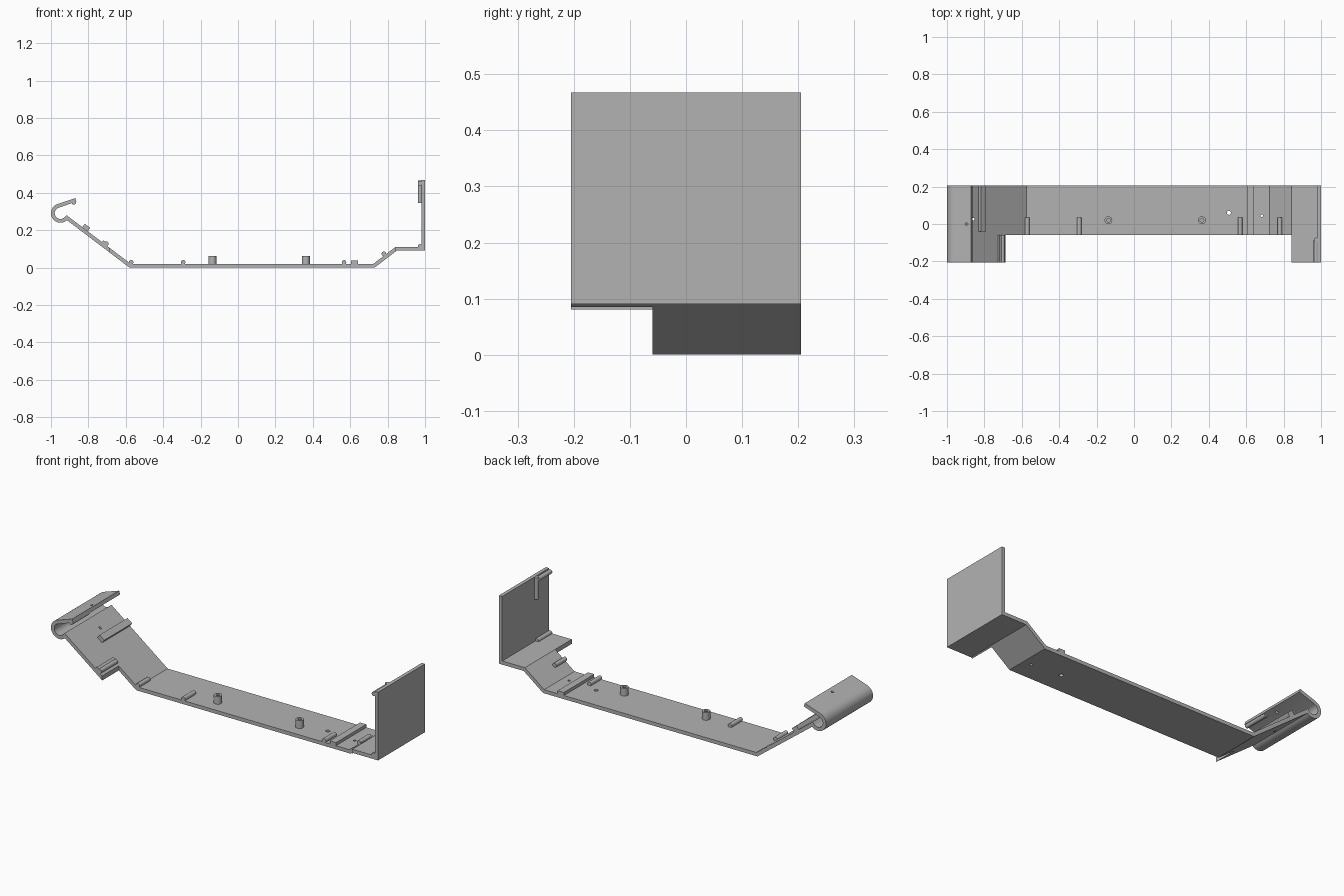
import bpy, bmesh, math
from mathutils import Vector, Matrix

cube = bpy.data.objects.get("Cube")
if cube:
    bpy.data.objects.remove(cube, do_unlink=True)

grey = bpy.data.materials.new("mid grey")
grey.use_nodes = True
colour = (0.45, 0.45, 0.45, 1)
grey.diffuse_color = colour
grey.node_tree.nodes["Principled BSDF"].inputs["Base Color"].default_value = colour

BACK, FRONT, STEP = 0.205, -0.205, -0.06
THICK = 0.02


def make(name, bm):
    bmesh.ops.recalc_face_normals(bm, faces=bm.faces)
    mesh = bpy.data.meshes.new(name)
    bm.to_mesh(mesh)
    bm.free()
    mesh.materials.append(grey)
    ob = bpy.data.objects.new(name, mesh)
    bpy.context.collection.objects.link(ob)
    return ob


def activate(ob):
    bpy.ops.object.select_all(action='DESELECT')
    ob.select_set(True)
    bpy.context.view_layer.objects.active = ob


def smooth(ob):
    activate(ob)
    bpy.ops.object.shade_smooth_by_angle(angle=math.radians(30))


def cut(ob, cutter):
    mod = ob.modifiers.new("cut", 'BOOLEAN')
    mod.operation = 'DIFFERENCE'
    mod.solver = 'EXACT'
    mod.object = cutter
    activate(ob)
    bpy.ops.object.modifier_apply(modifier=mod.name)
    bpy.data.objects.remove(cutter, do_unlink=True)


def ribbon(name, path, thick, y0, y1):
    """Give an xz path thickness with mitred corners and extrude it along y."""
    pts = [Vector(p) for p in path]
    sides = ([], [])
    for i, p in enumerate(pts):
        dirs = []
        if i > 0:
            dirs.append((p - pts[i - 1]).normalized())
        if i < len(pts) - 1:
            dirs.append((pts[i + 1] - p).normalized())
        normals = [Vector((-d.y, d.x)) for d in dirs]
        mitre = sum(normals, Vector((0, 0))).normalized()
        off = mitre * (thick / 2 / mitre.dot(normals[0]))
        sides[0].append(p + off)
        sides[1].append(p - off)
    bm = bmesh.new()
    face = bm.faces.new([bm.verts.new((p.x, y0, p.y)) for p in sides[0] + sides[1][::-1]])
    ext = bmesh.ops.extrude_face_region(bm, geom=[face])
    moved = [v for v in ext["geom"] if isinstance(v, bmesh.types.BMVert)]
    bmesh.ops.translate(bm, verts=moved, vec=(0, y1 - y0, 0))
    return make(name, bm)


def box(name, centre, size, turn=0):
    bm = bmesh.new()
    bmesh.ops.create_cube(bm, size=1, matrix=Matrix.Translation(centre)
                          @ Matrix.Rotation(turn, 4, 'Y') @ Matrix.Diagonal((*size, 1)))
    return make(name, bm)


def cylinder(name, start, end, radius, sides=24):
    a, b = Vector(start), Vector(end)
    turn = (b - a).to_track_quat('Z', 'Y').to_matrix().to_4x4()
    bm = bmesh.new()
    bmesh.ops.create_cone(bm, cap_ends=True, segments=sides, radius1=radius, radius2=radius,
                          depth=(b - a).length, matrix=Matrix.Translation((a + b) / 2) @ turn)
    return make(name, bm)


# Bent strip: wall, shelf, short ramp, base, long ramp, rolled hook and lip
hook_x, hook_z, hook_r = -0.949, 0.291, 0.041
path = [(0.99, 0.467), (0.99, 0.1), (0.845, 0.1), (0.727, 0.01), (-0.577, 0.01)]
for i in range(21):
    a = math.radians(-36 - i * 10.7)
    path.append((hook_x + hook_r * math.cos(a), hook_z + hook_r * math.sin(a)))
path.append((-0.867, 0.362))
bracket = ribbon("bracket_body", path, THICK, FRONT, BACK)

# Narrowed middle section
x0, x1 = -0.687, 0.842
cut(bracket, box("middle_cutter", ((x0 + x1) / 2, STEP - 0.2, 0.2), (x1 - x0, 0.4, 0.6)))

# Drilled holes in base, lip and long ramp
for x, y, z, r in [(0.507, 0.06, 0, 0.011), (0.683, 0.045, 0, 0.007),
                   (-0.895, 0, 0.36, 0.007), (-0.86, 0.025, 0.225, 0.007)]:
    cut(bracket, cylinder("hole_cutter", (x, y, z - 0.035), (x, y, z + 0.035), r, 16))
smooth(bracket)

# Screw posts with blind holes
for side, x in (("right", -0.137), ("left", 0.363)):
    post = cylinder("screw_post_" + side, (x, 0.02, 0.015), (x, 0.02, 0.063), 0.021)
    cut(post, cylinder("post_cutter", (x, 0.02, 0.03), (x, 0.02, 0.08), 0.01, 16))
    smooth(post)

# Small pegs along the front edge of the narrow section
for i, (x, z) in enumerate([(-0.571, 0.028), (-0.293, 0.028), (0.567, 0.028), (0.78, 0.074)]):
    smooth(cylinder(f"edge_peg_{i + 1}", (x, STEP, z), (x, 0.035, z), 0.012))

# Pegs along the front of the wide end sections
for name, x, z in [("wall_top_peg", 0.973, 0.45), ("wall_bottom_peg", 0.973, 0.113),
                   ("lip_peg", -0.878, 0.349), ("ramp_peg", -0.703, 0.127)]:
    end = STEP if x < 0 else -0.085
    smooth(cylinder(name, (x, FRONT, z), (x, end, z), 0.012))

# Vertical rod inside the wall
smooth(cylinder("wall_rod", (0.974, -0.085, 0.345), (0.974, -0.085, 0.466), 0.012))

# Raised crossbars on base and long ramp
box("base_crossbar", (0.622, (STEP + BACK) / 2, 0.027), (0.038, BACK - STEP, 0.02))
ramp = math.atan2(0.257, 0.339)
box("ramp_crossbar", (-0.813, 0.083, 0.212), (0.036, 0.244, 0.028), ramp)
box("ramp_tab", (-0.713, (FRONT + STEP) / 2, 0.131), (0.03, STEP - FRONT, 0.016), ramp)
